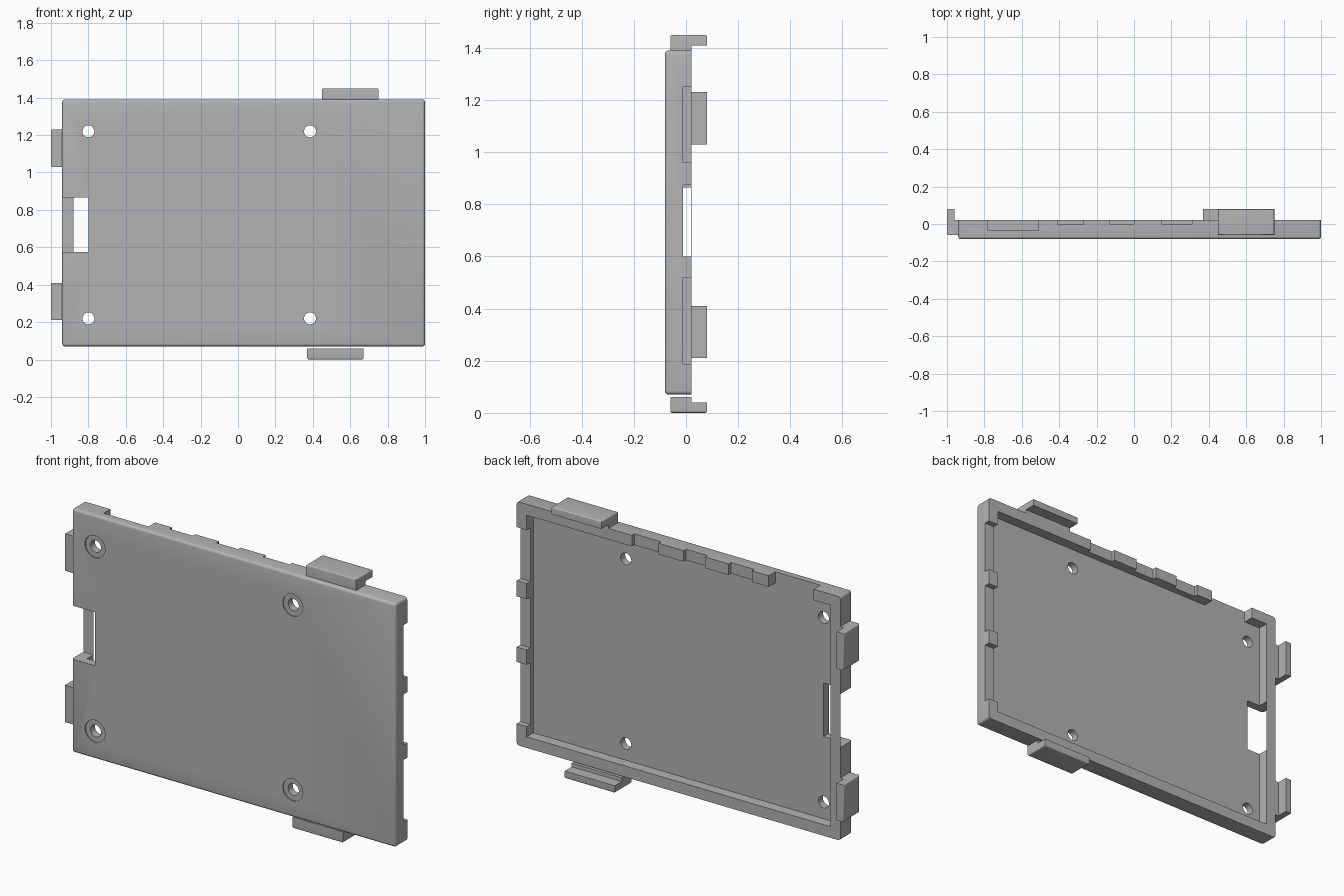
import bpy, bmesh, math
from mathutils import Vector, Matrix

old = bpy.data.objects.get("Cube")
if old:
    bpy.data.objects.remove(old)

grey = bpy.data.materials.new("plain grey")
grey.use_nodes = True
COLOUR = (0.45, 0.45, 0.45, 1)
grey.diffuse_color = COLOUR
grey.node_tree.nodes["Principled BSDF"].inputs["Base Color"].default_value = COLOUR

FRONT, FLOOR, RIM = -0.081, -0.036, 0.021   # depths along y
LEFT, RIGHT, LOW, HIGH = -0.94, 1.0, 0.07, 1.39
WALL = 0.06


def finish(bm, name):
    bmesh.ops.recalc_face_normals(bm, faces=bm.faces)
    mesh = bpy.data.meshes.new(name)
    bm.to_mesh(mesh)
    bm.free()
    obj = bpy.data.objects.new(name, mesh)
    bpy.context.collection.objects.link(obj)
    mesh.materials.append(grey)
    return obj


def box_mesh(x0, x1, y0, y1, z0, z1):
    bm = bmesh.new()
    size = Matrix.Diagonal((x1 - x0, y1 - y0, z1 - z0, 1))
    centre = Matrix.Translation(((x0 + x1) / 2, (y0 + y1) / 2, (z0 + z1) / 2))
    bmesh.ops.create_cube(bm, size=1, matrix=centre @ size)
    return bm


def round_edges(bm, edges, width):
    bmesh.ops.bevel(bm, geom=edges, offset=width, segments=4, profile=0.5,
                    affect='EDGES')


def smooth(obj):
    bpy.ops.object.select_all(action='DESELECT')
    obj.select_set(True)
    bpy.context.view_layer.objects.active = obj
    bpy.ops.object.shade_smooth_by_angle(angle=math.radians(35))


def cut(target, cutter):
    mod = target.modifiers.new("cut", 'BOOLEAN')
    mod.operation, mod.solver, mod.object = 'DIFFERENCE', 'EXACT', cutter
    bpy.context.view_layer.objects.active = target
    bpy.ops.object.modifier_apply(modifier=mod.name)
    bpy.data.objects.remove(cutter)


def cut_box(*bounds):
    cut(tray, finish(box_mesh(*bounds), "box_cutter"))


def cut_round(x, z, radius, y0, y1):
    bm = bmesh.new()
    place = Matrix.Translation((x, (y0 + y1) / 2, z)) @ Matrix.Rotation(math.pi / 2, 4, 'X')
    bmesh.ops.create_cone(bm, cap_ends=True, segments=32, radius1=radius,
                          radius2=radius, depth=y1 - y0, matrix=place)
    cut(tray, finish(bm, "round_cutter"))


# Tray body with rounded front rim and corners
bm = box_mesh(LEFT, RIGHT, FRONT, RIM, LOW, HIGH)
round_edges(bm, [e for e in bm.edges if min(v.co.y for v in e.verts) < 0
                 and not all(v.co.y > 0 for v in e.verts)], 0.015)
tray = finish(bm, "tray")

# Hollow interior
cut_box(LEFT + WALL, RIGHT - WALL, FLOOR, 0.2, LOW + WALL, HIGH - WALL)

# Notches in the top wall
for x0, x1, depth in ((-0.78, -0.51, FLOOR), (-0.41, -0.27, 0),
                      (-0.13, 0, 0), (0.15, 0.31, 0)):
    cut_box(x0, x1, depth, 0.2, HIGH - WALL - 0.01, HIGH + 0.1)

# Notches in the left wall
for z0, z1 in ((0.185, 0.52), (0.6, 0.875), (0.96, 1.25)):
    cut_box(RIGHT - WALL - 0.01, RIGHT + 0.1, -0.011, 0.2, z0, z1)

# Slot through the right wall and floor
cut_box(LEFT - 0.1, -0.8, -0.2, 0.2, 0.575, 0.865)

# Screw holes with shallow front recesses
for x in (-0.8, 0.385):
    for z in (0.22, 1.22):
        cut_round(x, z, 0.06, -0.2, FRONT + 0.006)
        cut_round(x, z, 0.032, -0.2, 0.2)
smooth(tray)

# Thin strip bridging the slot at the rim
finish(box_mesh(LEFT, LEFT + WALL, RIM - 0.002, RIM, 0.575, 0.865), "slot_strip")


def clip(name, origin, out, along, length):
    """Hooked clip: an L profile swept along the wall."""
    out, along = Vector(out), Vector(along)
    profile = ((0, -0.06), (0.06, -0.06), (0.06, 0.081),
               (0.02, 0.081), (0.02, RIM), (0, RIM))
    bm = bmesh.new()
    verts = [bm.verts.new(Vector(origin) + out * o + Vector((0, y, 0)))
             for o, y in profile]
    face = bm.faces.new(verts)
    swept = bmesh.ops.extrude_face_region(bm, geom=[face])
    bmesh.ops.translate(bm, vec=along * length,
                        verts=[g for g in swept["geom"] if isinstance(g, bmesh.types.BMVert)])
    bm.normal_update()
    reach = Vector(origin).dot(out) + 0.06
    outer = [e for e in bm.edges if all(abs(v.co.dot(out) - reach) < 1e-4 for v in e.verts)]
    round_edges(bm, outer, 0.008)
    smooth(finish(bm, name))


# Clips on the top, bottom and right walls
clip("top_clip", (0.45, 0, HIGH), (0, 0, 1), (1, 0, 0), 0.3)
clip("bottom_clip", (0.37, 0, LOW - 0.01), (0, 0, -1), (1, 0, 0), 0.3)
clip("upper_side_clip", (LEFT, 0, 1.03), (-1, 0, 0), (0, 0, 1), 0.2)
clip("lower_side_clip", (LEFT, 0, 0.21), (-1, 0, 0), (0, 0, 1), 0.2)
